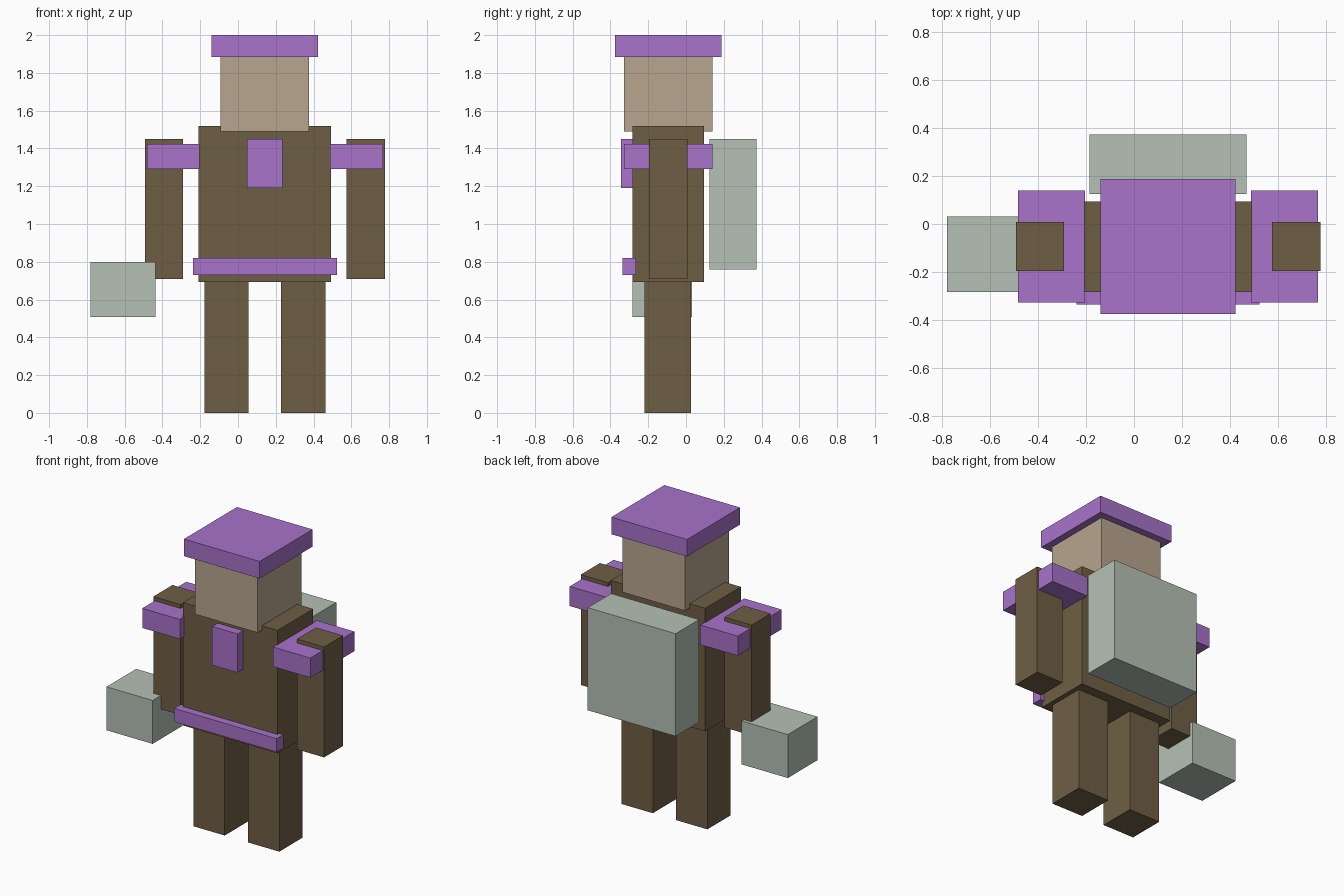
import bpy

cube = bpy.data.objects.get("Cube")
if cube:
    bpy.data.objects.remove(cube, do_unlink=True)


def material(name, hex_code):
    """Flat material from an sRGB hex code, stored as linear values."""
    srgb = [v / 255 for v in bytes.fromhex(hex_code)]
    colour = [((c + 0.055) / 1.055) ** 2.4 for c in srgb] + [1]
    mat = bpy.data.materials.new(name)
    mat.use_nodes = True
    mat.diffuse_color = colour
    shader = next(n for n in mat.node_tree.nodes if n.type == 'BSDF_PRINCIPLED')
    shader.inputs["Base Color"].default_value = colour
    return mat


brown = material("brown cloth", "6F5F45")
tan = material("tan skin", "B8A58F")
purple = material("purple trim", "A873CA")
grey = material("grey green", "B5C1B5")

BODY_X = 0.142  # the body's own mirror plane


def box(name, mat, x, y, z):
    """Box spanning the given (low, high) range on each axis."""
    spans = (x, y, z)
    bpy.ops.mesh.primitive_cube_add(size=1, location=[(a + b) / 2 for a, b in spans])
    obj = bpy.context.object
    obj.name = obj.data.name = name
    obj.scale = [b - a for a, b in spans]
    bpy.ops.object.transform_apply(location=False, rotation=False, scale=True)
    obj.data.materials.append(mat)
    return obj


def centred(name, mat, width, y, z):
    return box(name, mat, (BODY_X - width / 2, BODY_X + width / 2), y, z)


def pair(name, mat, inner, outer, y, z):
    """Left and right boxes, inner and outer measured from the body's middle."""
    box("left_" + name, mat, (BODY_X + inner, BODY_X + outer), y, z)
    box("right_" + name, mat, (BODY_X - outer, BODY_X - inner), y, z)


# Body
centred("torso", brown, 0.702, (-0.284, 0.094), (0.693, 1.52))
centred("head", tan, 0.468, (-0.328, 0.14), (1.49, 1.887))
pair("leg", brown, 0.086, 0.32, (-0.221, 0.027), (0, 0.695))
pair("arm", brown, 0.433, 0.635, (-0.195, 0.008), (0.708, 1.45))

# Purple trim
centred("hat", purple, 0.563, (-0.375, 0.188), (1.885, 2.0))
pair("shoulder_pad", purple, 0.346, 0.625, (-0.327, 0.14), (1.292, 1.424))
centred("chest_badge", purple, 0.188, (-0.343, -0.27), (1.19, 1.45))
centred("belt", purple, 0.762, (-0.336, -0.264), (0.73, 0.82))

# Carried gear
centred("backpack", grey, 0.654, (0.125, 0.374), (0.76, 1.45))
box("held_block", grey, (-0.78, -0.437), (-0.283, 0.032), (0.508, 0.8))
